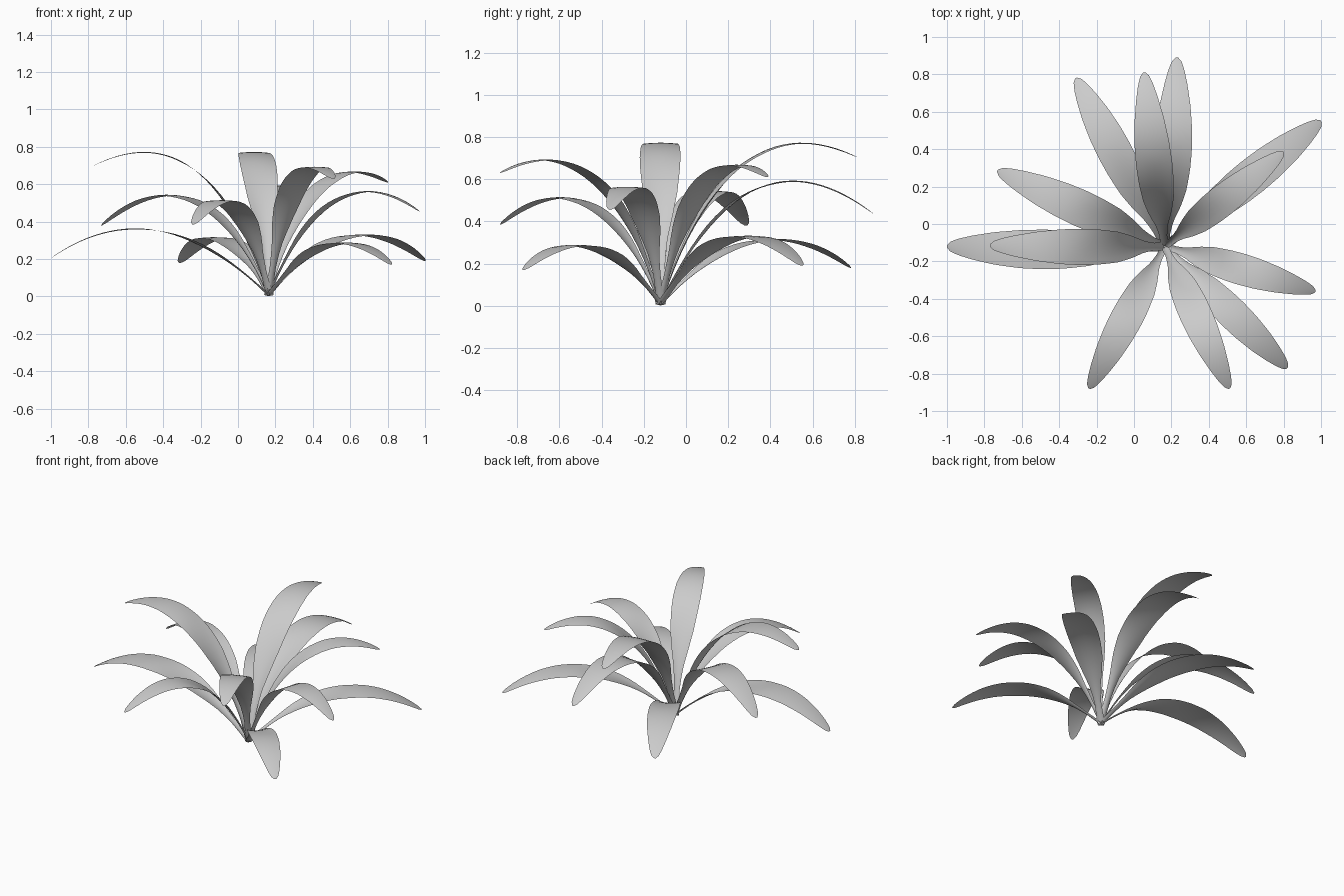
import bpy, bmesh, math
from mathutils import Vector

if "Cube" in bpy.data.objects:
    bpy.data.objects.remove(bpy.data.objects["Cube"])

BASE = Vector((0.165, -0.12, 0.005))
# half width along the leaf: (position, fraction of reach)
WIDTH = [(0, .022), (.10, .019), (.17, .031), (.25, .056), (.34, .077), (.45, .088),
         (.55, .091), (.66, .087), (.78, .074), (.88, .055), (.95, .037), (.985, .022), (1, .006)]
STEPS, ACROSS = 28, 6


def half_width(t):
    for (a, wa), (b, wb) in zip(WIDTH, WIDTH[1:]):
        if t <= b:
            return wa + (wb - wa) * (t - a) / (b - a)
    return WIDTH[-1][1]


def leaf(name, tip_x, tip_y, tip_z, peak, sway, bend, fat):
    """Arching blade: quadratic curve from the base to the tip, passing through height peak."""
    out = Vector((tip_x - BASE.x, tip_y - BASE.y, 0))
    reach = out.length
    out.normalize()
    side = Vector((-out.y, out.x, 0))
    zt, zp = tip_z - BASE.z, peak - BASE.z
    zc = zp + math.sqrt(zp * zp - zp * zt)
    rc = bend * reach
    bm = bmesh.new()
    rows = []
    for i in range(STEPS + 1):
        t = 1 - (1 - i / STEPS) ** 1.25
        r = 2 * t * (1 - t) * rc + t * t * reach
        z = 2 * t * (1 - t) * zc + t * t * zt
        dr = (1 - 2 * t) * rc + t * reach
        dz = (1 - 2 * t) * zc + t * zt
        normal = (Vector((0, 0, dr)) - out * dz).normalized()
        w = half_width(t) * reach * fat
        cup = max(0.42 * (1 - t / 0.5), -0.06)      # channelled neck, slightly domed blade
        row = []
        for j in range(ACROSS + 1):
            s = 2 * j / ACROSS - 1
            across = s * w + sway * math.sin(math.pi * t)
            p = BASE + out * r + Vector((0, 0, z)) + side * across + normal * (cup * w * (s * s - 0.4))
            p.z = max(p.z, 0)
            row.append(bm.verts.new(p))
        rows.append(row)
    for a, b in zip(rows, rows[1:]):
        for j in range(ACROSS):
            bm.faces.new((a[j], b[j], b[j + 1], a[j + 1])).smooth = True
    mesh = bpy.data.meshes.new(name)
    bm.to_mesh(mesh)
    bm.free()
    bpy.context.collection.objects.link(bpy.data.objects.new(name, mesh))


# tiers of leaves: bend, fatness, then tip x, tip y, tip z, peak height, sideways sway
TIERS = {
    "low_leaf": (.52, 1.0, [(1.0, .55, .19, .330, 0), (.82, -.77, .17, .287, 0),
                            (-1.0, -.12, .205, .362, .016), (-.31, .78, .18, .315, 0)]),
    "middle_leaf": (.415, 1.1, [(.97, -.36, .455, .562, 0), (-.73, .285, .38, .542, 0),
                                (-.24, -.88, .385, .513, 0), (.23, .89, .435, .591, -.01)]),
    "high_leaf": (.355, 1.14, [(.80, .385, .61, .667, 0), (.51, -.88, .63, .692, 0),
                               (-.77, -.115, .70, .771, .005), (.055, .81, .705, .771, .005)]),
}
for name, (bend, fat, tips) in TIERS.items():
    for n, tip in enumerate(tips, 1):
        leaf(f"{name}_{n}", *tip, bend, fat)
